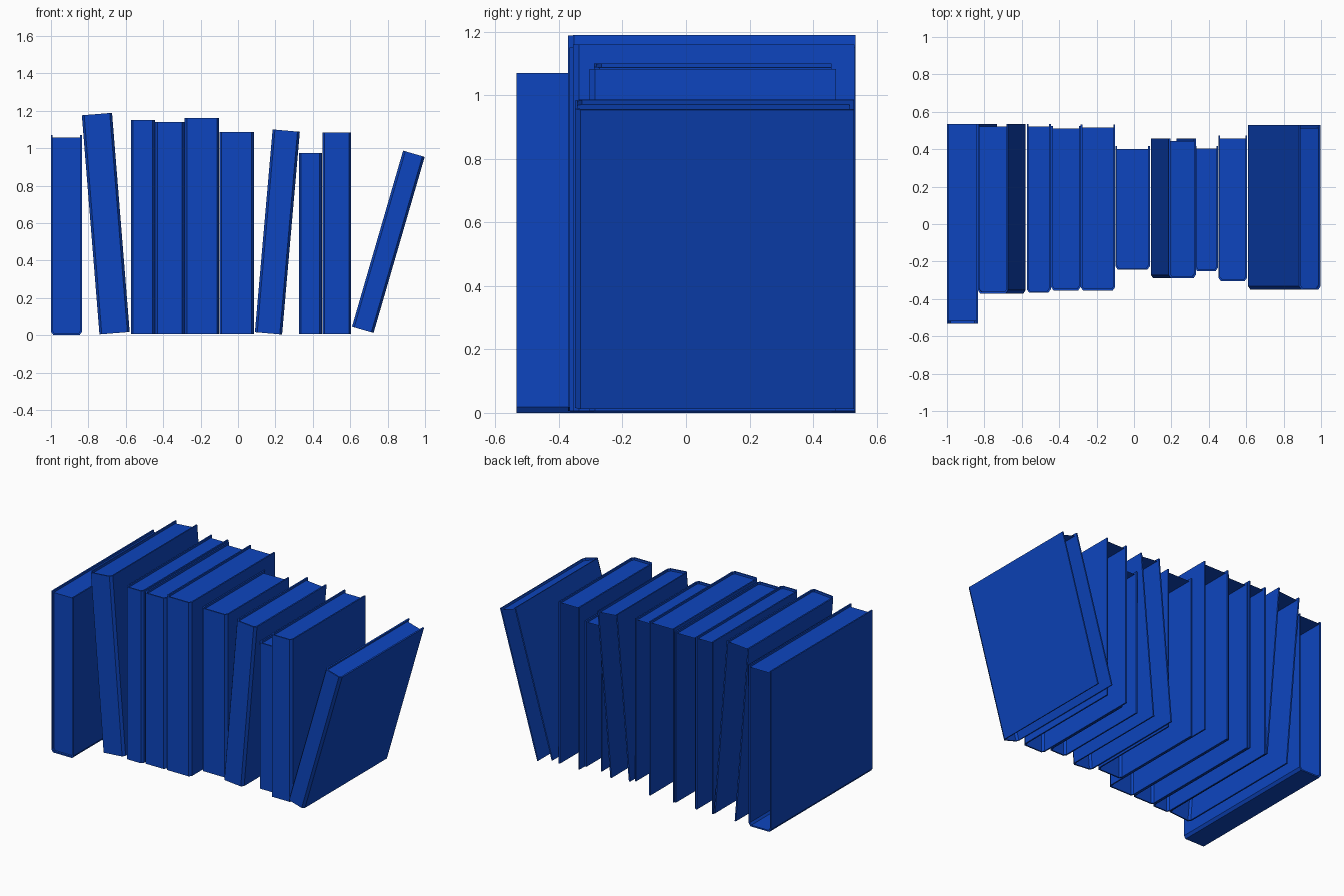
import bpy, bmesh
from math import radians

cube = bpy.data.objects.get("Cube")
if cube:
    bpy.data.objects.remove(cube)

# Single flat colour for every book
BLUE = (0.004, 0.06, 0.52, 1)
blue = bpy.data.materials.new("book blue")
blue.use_nodes = True
blue.diffuse_color = BLUE
blue.node_tree.nodes["Principled BSDF"].inputs["Base Color"].default_value = BLUE

BOARD = 0.009    # cover thickness
INSET = 0.014    # page recess inside the covers
CHAMFER = 0.018  # bevelled spine corners


def book(name, width, depth, height, location, lean=0, lying=False):
    """Folded cover, with the spine at local y = 0, plus the page surfaces."""
    bm = bmesh.new()
    half = width / 2

    def face(points):
        return bm.faces.new([bm.verts.new(p) for p in points])

    def half_profile(edge, front, chamfer):
        return [(edge, depth), (edge, front + chamfer), (edge - chamfer * 0.7, front)]

    # Cover: U-shaped section extruded to full height
    outer = half_profile(half, 0, CHAMFER)
    inner = half_profile(half - BOARD, BOARD, CHAMFER * 0.8)
    outer += [(-x, y) for x, y in reversed(outer)]
    inner += [(-x, y) for x, y in reversed(inner)]
    rings = [[[bm.verts.new((x, y, z)) for x, y in side] for side in (outer, inner)]
             for z in (0, height)]
    (low_out, low_in), (top_out, top_in) = rings
    for i in range(len(outer) - 1):
        j = i + 1
        for a, b in ((low_out, top_out), (top_out, top_in),
                     (top_in, low_in), (low_in, low_out)):
            bm.faces.new((a[i], a[j], b[j], b[i]))
    for i in (0, -1):
        bm.faces.new((low_out[i], top_out[i], top_in[i], low_in[i]))
    bmesh.ops.recalc_face_normals(bm, faces=bm.faces)

    # Pages: top surface, and the fore edge on the lying book
    x, near, far, z = half - BOARD, BOARD, depth - INSET, height - INSET
    face([(-x, near, z), (x, near, z), (x, far, z), (-x, far, z)])
    if lying:
        face([(-x, far, 0), (-x, far, z), (x, far, z), (x, far, 0)])

    mesh = bpy.data.meshes.new(name)
    bm.to_mesh(mesh)
    bm.free()
    mesh.materials.append(blue)
    obj = bpy.data.objects.new(name, mesh)
    bpy.context.collection.objects.link(obj)
    obj.location = location
    obj.rotation_euler = (radians(90) if lying else 0, radians(lean), 0)


# Book resting on its spine at the right-hand end
book("book_on_spine", 0.165, 1.07, 1.067, (-0.917, 0.534, 0), lying=True)

# Upright books: left x, right x, front y, back y, top z
upright = [
    (-0.573, -0.445, -0.367, 0.534, 1.15),
    (-0.443, -0.286, -0.355, 0.525, 1.14),
    (-0.285, -0.101, -0.355, 0.531, 1.16),
    (-0.100, 0.085, -0.243, 0.416, 1.087),
    (0.325, 0.449, -0.251, 0.418, 0.975),
    (0.451, 0.605, -0.304, 0.472, 1.083),
]
for n, (x0, x1, y0, y1, top) in enumerate(upright, 1):
    book(f"upright_book_{n}", x1 - x0, y1 - y0, top - 0.006, ((x0 + x1) / 2, y0, 0.006))

# Leaning books
book("leaning_book_1", 0.162, 0.905, 1.175, (-0.66, -0.371, 0.011), lean=-4.6)
book("leaning_book_2", 0.146, 0.748, 1.088, (0.163, -0.29, 0.01), lean=5)
book("leaning_book_3", 0.12, 0.878, 0.98, (0.667, -0.35, 0.029), lean=16.2)
